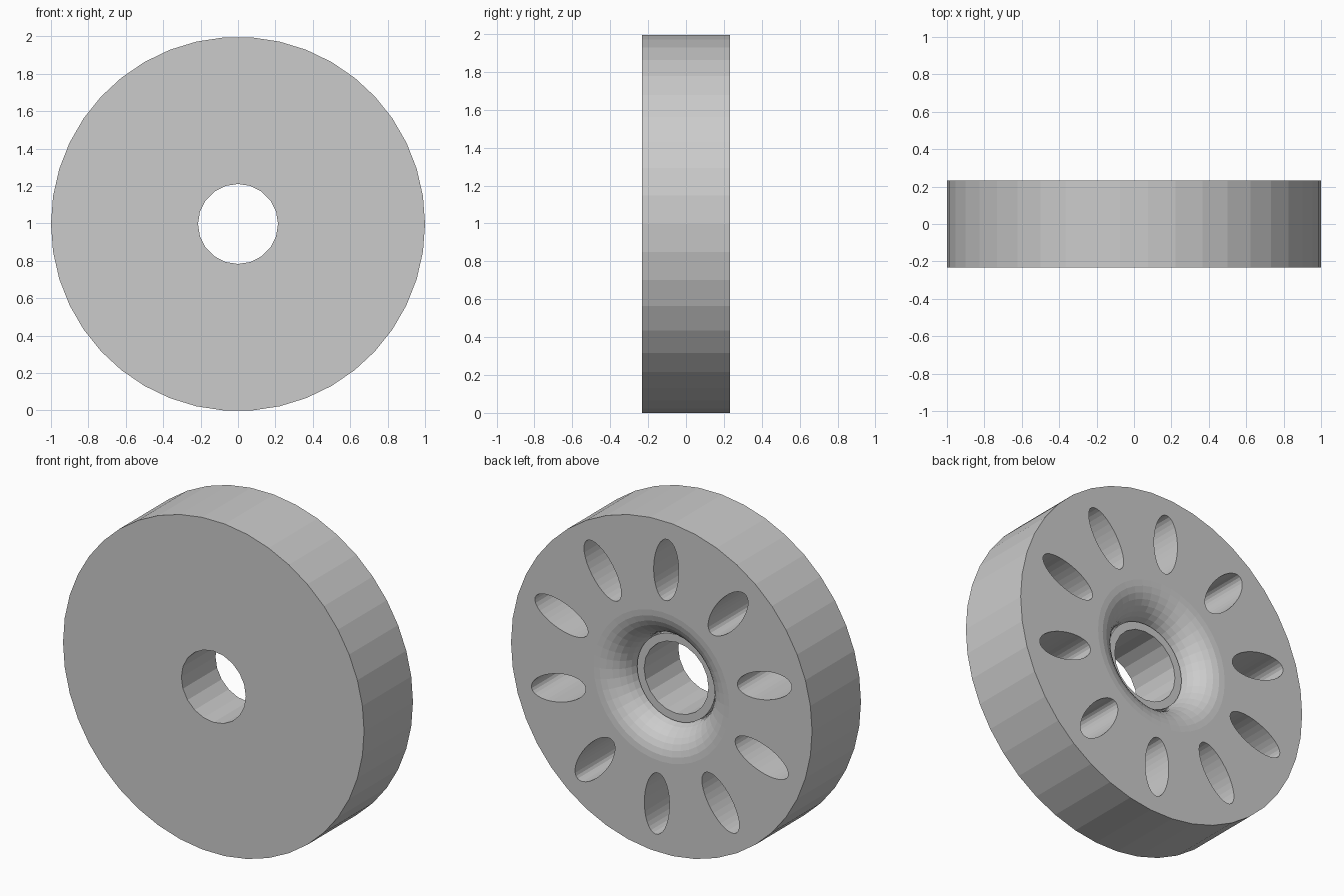
import bpy, bmesh
from math import sin, cos, pi, radians

if "Cube" in bpy.data.objects:
    bpy.data.objects.remove(bpy.data.objects["Cube"], do_unlink=True)

HALF = 0.232          # half thickness along y
CZ = cos(pi / 42)     # axle height, so the lowest flat rests on the ground

grey = bpy.data.materials.new("light_grey")
grey.use_nodes = True
grey.diffuse_color = (0.6, 0.6, 0.6, 1)
grey.node_tree.nodes["Principled BSDF"].inputs["Base Color"].default_value = (0.6, 0.6, 0.6, 1)


def lathe(name, profile, segs, squash=1.0, centre=(0, 0), turn=0.0):
    """Revolve an open (radius, y) profile around y and cap both ends."""
    bm = bmesh.new()
    rings = []
    for r, y in profile:
        ring = []
        for i in range(segs):
            a = 2 * pi * i / segs
            u, v = r * cos(a), r * squash * sin(a)
            ring.append(bm.verts.new((centre[0] + u * cos(turn) - v * sin(turn), y,
                                      CZ + centre[1] + u * sin(turn) + v * cos(turn))))
        rings.append(ring)
    for low, high in zip(rings, rings[1:]):
        for i in range(segs):
            j = (i + 1) % segs
            bm.faces.new((low[i], low[j], high[j], high[i]))
    bm.faces.new(rings[0])
    bm.faces.new(rings[-1])
    bmesh.ops.recalc_face_normals(bm, faces=bm.faces)
    mesh = bpy.data.meshes.new(name)
    bm.to_mesh(mesh)
    bm.free()
    mesh.materials.append(grey)
    obj = bpy.data.objects.new(name, mesh)
    bpy.context.collection.objects.link(obj)
    return obj


def cut(target, cutter):
    """Subtract the cutter, then discard it."""
    mod = target.modifiers.new("cut", 'BOOLEAN')
    mod.operation = 'DIFFERENCE'
    mod.solver = 'EXACT'
    mod.object = cutter
    bpy.context.view_layer.objects.active = target
    bpy.ops.object.modifier_apply(modifier=mod.name)
    bpy.data.objects.remove(cutter, do_unlink=True)


# Wheel disc
wheel = lathe("wheel", [(1, -HALF), (1, HALF)], 42)

# Rounded recess in the back, leaving a raised hub ring
R = 0.185
arc = [(0.45 - R * sin(t * pi / 16), HALF - R * (1 - cos(t * pi / 16))) for t in range(9)]
recess = [(0.45, HALF + 0.1)] + arc + [(0.26, HALF - R), (0.26, HALF - 0.14), (0.1, HALF - 0.14)]
cut(wheel, lathe("recess_cutter", recess, 40))

# Axle bore
cut(wheel, lathe("bore_cutter", [(0.214, -0.5), (0.214, 0.5)], 20))

# Ten blind oval pockets around the back
for k in range(10):
    a = radians(20.5 + 36 * k)
    cut(wheel, lathe("pocket_cutter", [(0.186, HALF - 0.42), (0.186, HALF + 0.1)], 32,
                     squash=0.446, centre=(0.71 * cos(a), 0.71 * sin(a)), turn=a))
